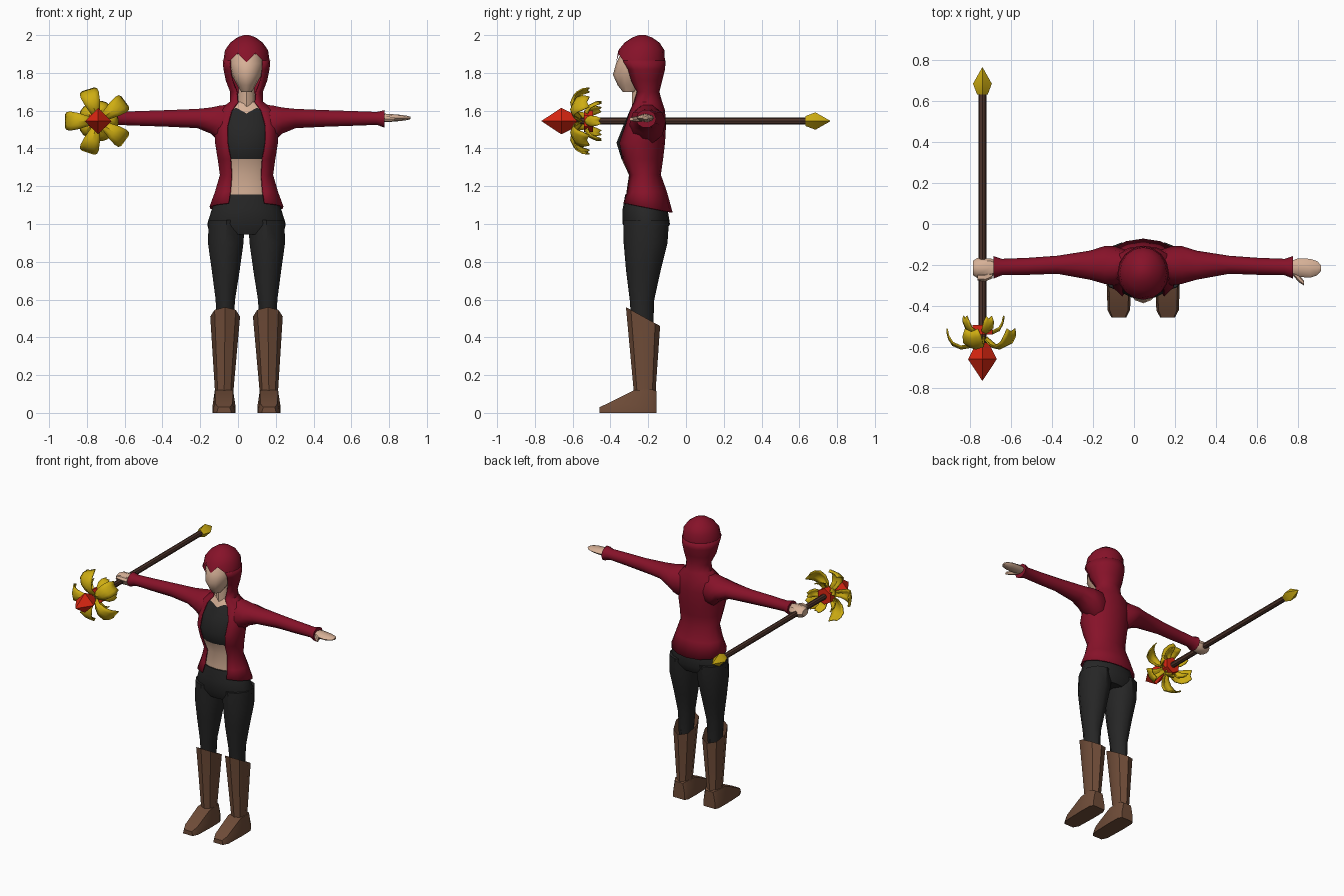
import bpy, bmesh, math

if "Cube" in bpy.data.objects:
    bpy.data.objects.remove(bpy.data.objects["Cube"])

CX = 0.045                      # body centre line
SX, SY, SZ = -0.74, 0.0, 1.545  # staff axis


def material(name, rgb):
    m = bpy.data.materials.new(name)
    m.diffuse_color = (*rgb, 1)
    m.use_nodes = True
    m.node_tree.nodes["Principled BSDF"].inputs["Base Color"].default_value = m.diffuse_color
    return m


CRIMSON = material("crimson cloth", (0.24, 0.006, 0.022))
SKIN = material("skin", (0.68, 0.44, 0.31))
BLACK = material("black cloth", (0.019, 0.019, 0.019))
LEATHER = material("boot leather", (0.16, 0.073, 0.04))
WOOD = material("dark wood", (0.075, 0.034, 0.024))
GOLD = material("gold", (0.62, 0.42, 0.006))
RUBY = material("red gem", (0.72, 0.02, 0.006))


def loft(name, rings, mats, closed=True, caps=(True, True), rule=None, thick=0):
    """Skin a list of equal-length rings; rule(face centre) picks the material."""
    bm = bmesh.new()
    rows = [[bm.verts.new(p) for p in r] for r in rings]
    n = len(rows[0])
    for a, b in zip(rows, rows[1:]):
        for i in range(n if closed else n - 1):
            j = (i + 1) % n
            bm.faces.new((a[i], a[j], b[j], b[i]))
    if closed and caps[0]:
        bm.faces.new(rows[0][::-1])
    if closed and caps[1]:
        bm.faces.new(rows[-1])
    bmesh.ops.recalc_face_normals(bm, faces=bm.faces)
    if rule:
        for f in bm.faces:
            f.material_index = rule(f.calc_center_median())
    me = bpy.data.meshes.new(name)
    bm.to_mesh(me)
    bm.free()
    for m in mats:
        me.materials.append(m)
    ob = bpy.data.objects.new(name, me)
    bpy.context.collection.objects.link(ob)
    if thick:
        mod = ob.modifiers.new("thickness", 'SOLIDIFY')
        mod.thickness, mod.offset = thick, 0
    return ob


def hring(z, rx, yf, yb, n=16, cx=CX, gap=0):
    """Horizontal ellipse starting at the front; gap leaves it open there."""
    cy, ry = (yf + yb) / 2, (yb - yf) / 2
    if gap:
        a = math.asin(gap / rx)
        angs = [a + (2 * math.pi - 2 * a) * i / (n - 1) for i in range(n)]
    else:
        angs = [2 * math.pi * i / n for i in range(n)]
    return [(cx + rx * math.sin(t), cy - ry * math.cos(t), z) for t in angs]


def xring(x, y0, y1, z0, z1, n=10):
    """Ellipse across the x axis."""
    return [(x, (y0 + y1) / 2 + (y1 - y0) / 2 * math.cos(2 * math.pi * i / n),
             (z0 + z1) / 2 + (z1 - z0) / 2 * math.sin(2 * math.pi * i / n)) for i in range(n)]


def turned(name, profile, mat, n):
    """Part turned around the staff axis from (y, radius) pairs."""
    return loft(name, [[(SX + r * math.cos(2 * math.pi * i / n + math.pi / 2), y,
                         SZ + r * math.sin(2 * math.pi * i / n + math.pi / 2))
                        for i in range(n)] for y, r in profile], [mat])


# Jacket and lower hood: z, half width, front y, back y, half opening
jacket = [(1.085, .195, -.345, -.075, .095), (1.17, .165, -.325, -.105, .085),
          (1.26, .138, -.312, -.137, .078), (1.345, .15, -.352, -.125, .084),
          (1.43, .163, -.378, -.115, .1), (1.52, .168, -.342, -.11, .1),
          (1.6, .15, -.308, -.115, .078), (1.645, .086, -.285, -.13, .045),
          (1.7, .083, -.27, -.145, .05), (1.76, .106, -.315, -.13, .075),
          (1.82, .118, -.34, -.115, .085), (1.865, .122, -.37, -.112, .0863)]
rings = [hring(z, rx, yf, yb, 13, gap=g) for z, rx, yf, yb, g in jacket]
rings[0] = [(x, y, z - 0.025 * (y + .2) / .13) for x, y, z in rings[0]]
loft("hooded_jacket", rings, [CRIMSON], closed=False, thick=.008)

# Hood crown with the pointed front edge
edge = hring(1.865, .122, -.37, -.112)
lift = {0: -.01, 1: .04, 15: .04}
edge = [(x, y, z + lift.get(i, 0)) for i, (x, y, z) in enumerate(edge)]
loft("hood_crown", [edge, hring(1.92, .114, -.358, -.114), hring(1.96, .086, -.325, -.14),
                    hring(1.988, .048, -.283, -.18), hring(2, .015, -.25, -.215)],
     [CRIMSON], caps=(False, True))

# Torso: bare belly, dark top with a notched neckline
rings = [hring(z, rx - .01, yf + .01, yb - .01) for z, rx, yf, yb, g in jacket[1:8]]
rings[5] = [(x, y, z + {0: -.015, 1: .015, 15: .015}.get(i, 0))
            for i, (x, y, z) in enumerate(rings[5])]
rings.insert(0, hring(1.12, .14, -.31, -.12))
loft("torso", rings, [SKIN, BLACK], rule=lambda c: 1 if 1.345 < c.z < 1.602 else 0)

# Neck and head
loft("neck", [hring(1.6, .05, -.285, -.15, 10), hring(1.76, .043, -.285, -.16, 10)], [SKIN])
loft("head", [hring(*r, 12) for r in (
    (1.7, .028, -.335, -.26), (1.735, .05, -.362, -.2), (1.79, .08, -.387, -.16),
    (1.85, .097, -.37, -.135), (1.9, .09, -.345, -.14))], [SKIN])

# Trousers: hips
loft("hips", [hring(*r) for r in (
    (1.155, .148, -.322, -.12), (1.08, .183, -.335, -.098), (1.0, .208, -.335, -.085),
    (.945, .195, -.31, -.115))], [BLACK])

for s, side in ((-1, "right"), (1, "left")):
    # Trouser leg: z, offset, half width, front, back
    legs = [(1.02, .105, .1, -.33, -.09), (.9, .11, .099, -.33, -.098),
            (.75, .11, .077, -.317, -.135), (.6, .112, .054, -.298, -.168),
            (.42, .114, .045, -.285, -.175)]
    loft(side + "_trouser_leg", [hring(z, rx, yf, yb, 10, CX + s * dx)
                                 for z, dx, rx, yf, yb in legs], [BLACK])
    # Boot shaft with slanted top
    top = [(x, y, .56 - .1 * (y + .318) / .181)
           for x, y, z in hring(.5, .079, -.318, -.137, 8, CX + s * .113)]
    loft(side + "_boot_shaft", [hring(.1, .05, -.278, -.16, 8, CX + s * .118),
                                hring(.13, .05, -.278, -.16, 8, CX + s * .118), top],
         [LEATHER], caps=(True, False))
    # Boot foot: y, bottom half width, top half width, height
    fx = CX + s * .119
    foot = [(-.155, .045, .03, .115), (-.18, .058, .048, .125), (-.275, .06, .048, .12),
            (-.42, .055, .045, .048), (-.457, .036, .03, .03)]
    loft(side + "_boot_foot", [[(fx - b, y, 0), (fx + b, y, 0), (fx + b, y, h * .35),
                                (fx + t, y, h), (fx - t, y, h), (fx - b, y, h * .35)]
                               for y, b, t, h in foot], [LEATHER])
    # Sleeve: offset, y range, z range
    sleeve = [(.09, -.285, -.125, 1.42, 1.638), (.14, -.3, -.108, 1.425, 1.632),
              (.19, -.292, -.108, 1.475, 1.62), (.26, -.272, -.13, 1.505, 1.612),
              (.42, -.243, -.155, 1.513, 1.605), (.56, -.248, -.165, 1.518, 1.6),
              (.69, -.25, -.17, 1.523, 1.595), (.73, -.266, -.157, 1.508, 1.605)]
    loft(side + "_sleeve", [xring(CX + s * d, *r) for d, *r in sleeve], [CRIMSON])

# Open left hand with thumb
loft("left_hand", [xring(*r, 8) for r in (
    (.755, -.24, -.185, 1.538, 1.585), (.8, -.258, -.168, 1.54, 1.583),
    (.86, -.262, -.17, 1.545, 1.578), (.895, -.25, -.182, 1.55, 1.573),
    (.912, -.23, -.2, 1.555, 1.568))], [SKIN])
loft("left_thumb", [xring(*r, 6) for r in (
    (.775, -.25, -.21, 1.54, 1.575), (.805, -.285, -.245, 1.54, 1.57),
    (.83, -.3, -.278, 1.546, 1.564))], [SKIN])

# Right fist with thumb around the staff
loft("right_fist", [xring(*r, 8) for r in (
    (-.66, -.24, -.185, 1.53, 1.585), (-.7, -.258, -.168, 1.51, 1.59),
    (-.765, -.264, -.166, 1.51, 1.588), (-.786, -.25, -.18, 1.525, 1.575))], [SKIN])
loft("right_thumb", [xring(*r, 6) for r in (
    (-.69, -.265, -.22, 1.54, 1.575), (-.725, -.28, -.24, 1.55, 1.585),
    (-.765, -.275, -.245, 1.555, 1.58))], [SKIN])

# Staff
turned("staff_shaft", [(-.58, .019), (.65, .019)], WOOD, 8)
turned("staff_end_spike", [(.632, .026), (.685, .046), (.763, .002)], GOLD, 4)
turned("staff_gem", [(-.58, .03), (-.66, .07), (-.765, .001)], RUBY, 4)
turned("staff_collar", [(-.54, .057), (-.493, .057)], RUBY, 6)


# Flower petals: radius, y, half width along each petal
def petal(name, path, ang):
    c, q = math.cos(ang), math.sin(ang)
    rows = [[(SX + r * c - w * k * q, y + .014 * abs(k), SZ + r * q + w * k * c)
             for k in (-1, -.5, 0, .5, 1)] for r, y, w in path]
    loft(name, rows, [GOLD], closed=False, thick=.007)


large = [(.015, -.565, .016), (.06, -.602, .027), (.105, -.61, .042), (.145, -.592, .05),
         (.165, -.56, .047), (.173, -.525, .033)]
small = [(.015, -.515, .012), (.05, -.535, .02), (.082, -.52, .028), (.098, -.49, .026),
         (.104, -.462, .014)]
for i in range(5):
    a = math.pi + 2 * math.pi * i / 5
    petal(f"large_petal_{i + 1}", large, a)
    petal(f"small_petal_{i + 1}", small, a + math.pi / 5)

# Shading
for ob in bpy.data.objects:
    ob.select_set(True)
    bpy.context.view_layer.objects.active = ob
bpy.ops.object.shade_smooth_by_angle(angle=math.radians(42))
